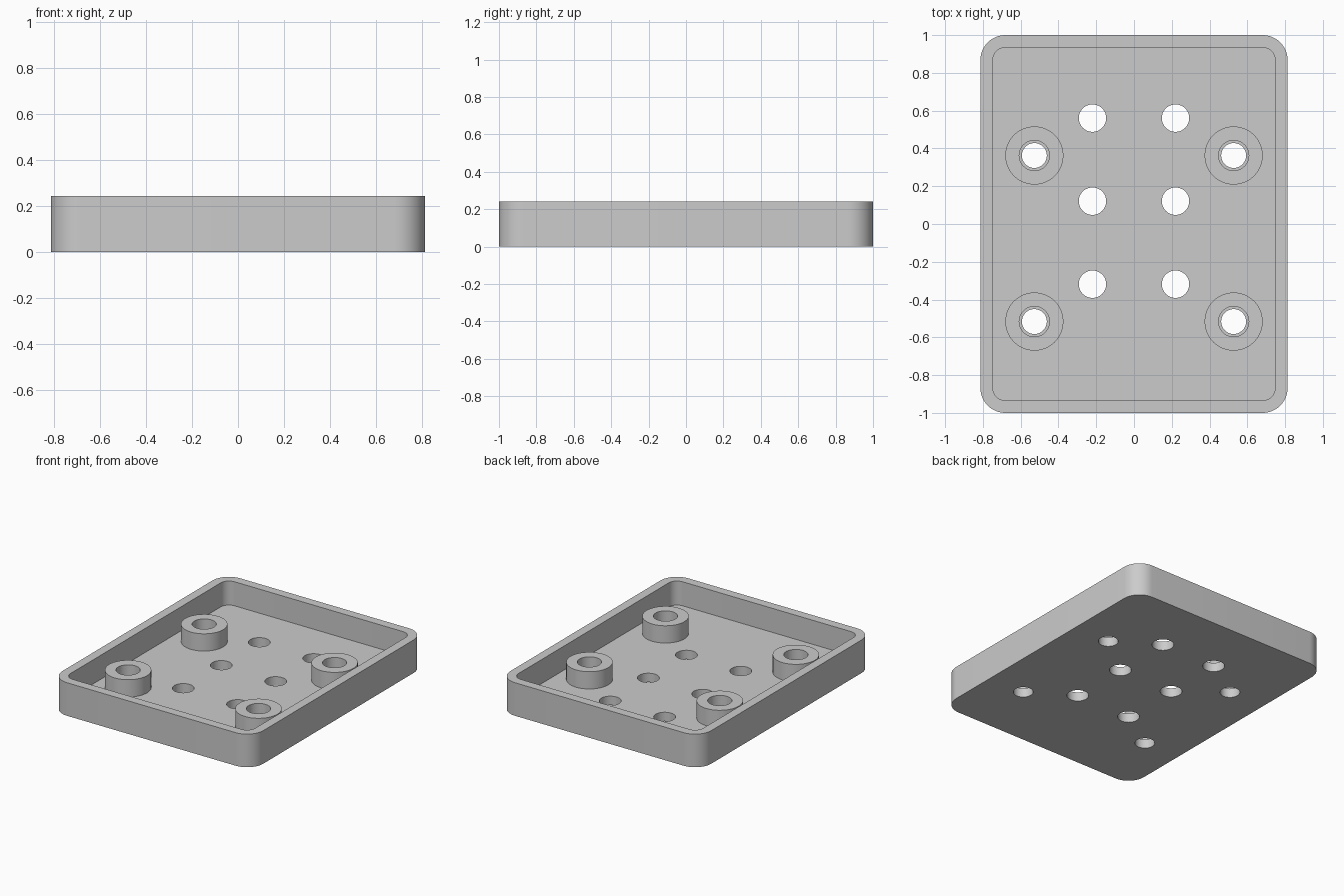
import bpy
import bmesh
from math import cos, sin, pi

if "Cube" in bpy.data.objects:
    bpy.data.objects.remove(bpy.data.objects["Cube"], do_unlink=True)

MM = 2 / 91                     # 91 units long in the design grid
HEIGHT, FLOOR, BOSS_TOP, WALL = 11 * MM, 3 * MM, 8.75 * MM, 3 * MM
HALF_X, HALF_Y = 37 * MM, 1.0

grey = bpy.data.materials.new("light_grey")
grey.use_nodes = True
grey.diffuse_color = (0.6, 0.6, 0.6, 1)
grey.node_tree.nodes["Principled BSDF"].inputs["Base Color"].default_value = grey.diffuse_color


def circle(x, y, r, n=48):
    return [(x + r * cos(2 * pi * i / n), y + r * sin(2 * pi * i / n)) for i in range(n)]


def rounded_rectangle(hx, hy, r, n=12):
    pts = []
    for k, (sx, sy) in enumerate([(1, 1), (-1, 1), (-1, -1), (1, -1)]):
        for i in range(n + 1):
            a = (k + i / n) * pi / 2
            pts.append((sx * (hx - r) + r * cos(a), sy * (hy - r) + r * sin(a)))
    return pts


def prisms(name, outlines, z0, z1):
    """One object holding an upright prism for each outline."""
    bm = bmesh.new()
    for pts in outlines:
        face = bm.faces.new([bm.verts.new((x, y, z0)) for x, y in pts])
        top = bmesh.ops.extrude_face_region(bm, geom=[face])["geom"]
        verts = [v for v in top if isinstance(v, bmesh.types.BMVert)]
        bmesh.ops.translate(bm, verts=verts, vec=(0, 0, z1 - z0))
    bmesh.ops.recalc_face_normals(bm, faces=bm.faces)
    mesh = bpy.data.meshes.new(name)
    bm.to_mesh(mesh)
    bm.free()
    mesh.materials.append(grey)
    obj = bpy.data.objects.new(name, mesh)
    bpy.context.collection.objects.link(obj)
    return obj


def combine(target, tool, operation):
    """Apply a boolean and discard the tool object."""
    bpy.context.view_layer.objects.active = target
    mod = target.modifiers.new(tool.name, 'BOOLEAN')
    mod.operation, mod.object, mod.solver = operation, tool, 'EXACT'
    bpy.ops.object.modifier_apply(modifier=mod.name)
    bpy.data.objects.remove(tool, do_unlink=True)


boss_spots = [(x * MM, y * MM) for x in (-24, 24) for y in (-23.5, 16.5)]
vent_spots = [(x * MM, y * MM) for x in (-10, 10) for y in (-14.5, 5.5, 25.5)]

# Tray with rounded corners and a hollow inside
tray = prisms("mounting_tray", [rounded_rectangle(HALF_X, HALF_Y, 6 * MM)], 0, HEIGHT)
cavity = prisms("cavity", [rounded_rectangle(HALF_X - WALL, HALF_Y - WALL, 3 * MM)],
                FLOOR, HEIGHT + 0.1)
combine(tray, cavity, 'DIFFERENCE')

# Screw bosses standing on the floor
bosses = prisms("bosses", [circle(x, y, 7 * MM) for x, y in boss_spots], FLOOR / 2, BOSS_TOP)
combine(tray, bosses, 'UNION')

# Wider bores in the bosses, then narrow screw holes and floor holes
bores = prisms("bores", [circle(x, y, 3.65 * MM) for x, y in boss_spots], FLOOR, HEIGHT)
combine(tray, bores, 'DIFFERENCE')
holes = prisms("holes", [circle(x, y, 3 * MM) for x, y in boss_spots]
               + [circle(x, y, 3.3 * MM) for x, y in vent_spots], -0.1, HEIGHT / 2)
combine(tray, holes, 'DIFFERENCE')

# Smooth the round walls and keep the rims crisp
bpy.ops.object.select_all(action='DESELECT')
tray.select_set(True)
bpy.context.view_layer.objects.active = tray
bpy.ops.object.shade_smooth_by_angle(angle=pi / 6)
